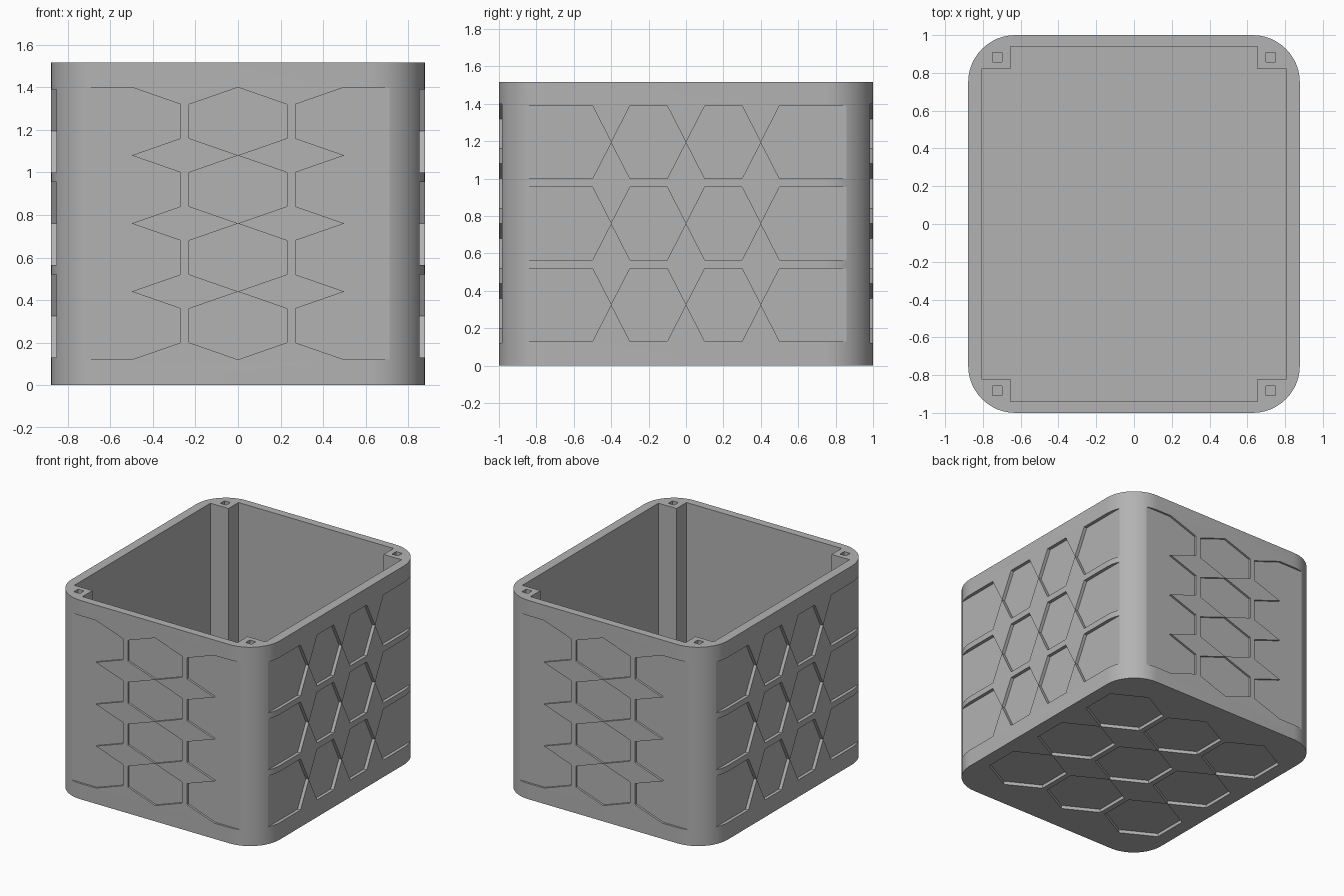
import bpy, bmesh, math
from mathutils import Vector

cube = bpy.data.objects.get("Cube")
if cube:
    bpy.data.objects.remove(cube, do_unlink=True)

W, D, H = 0.878, 1.0, 1.517      # half width, half depth, height
RADIUS, FLOOR = 0.25, 0.06
SHRINK = 0.997                   # keeps neighbouring hexagon tips from fusing

grey = bpy.data.materials.new("plain grey")
grey.use_nodes = True
grey.diffuse_color = (0.45, 0.45, 0.45, 1)
grey.node_tree.nodes["Principled BSDF"].inputs["Base Color"].default_value = (0.45, 0.45, 0.45, 1)


def prism(bm, points, place, low, high):
    """Extrude a 2D outline between two depths; place maps (u, v, depth) to space."""
    ends = [[bm.verts.new(place(u, v, d)) for u, v in points] for d in (low, high)]
    bm.faces.new(ends[0])
    bm.faces.new(ends[1])
    for i in range(len(points)):
        j = (i + 1) % len(points)
        bm.faces.new((ends[0][i], ends[0][j], ends[1][j], ends[1][i]))


def finish(bm, name):
    bmesh.ops.recalc_face_normals(bm, faces=bm.faces[:])
    mesh = bpy.data.meshes.new(name)
    bm.to_mesh(mesh)
    bm.free()
    mesh.materials.append(grey)
    ob = bpy.data.objects.new(name, mesh)
    bpy.context.collection.objects.link(ob)
    return ob


def hexagon(u, v, tip, half, upright):
    """Stretched hexagon whose points lie along v (upright) or along u."""
    pts = [(tip, 0), (tip / 2, half), (-tip / 2, half), (-tip, 0), (-tip / 2, -half), (tip / 2, -half)]
    if upright:
        pts = [(b, a) for a, b in pts]
    return [(u + a * SHRINK, v + b * SHRINK) for a, b in pts]


def flat(u, v, d):
    return Vector((u, v, d))


# Rounded box
outline = []
for k, (sx, sy) in enumerate([(1, 1), (-1, 1), (-1, -1), (1, -1)]):
    for i in range(13):
        a = math.pi / 2 * (k + i / 12)
        outline.append((sx * (W - RADIUS) + RADIUS * math.cos(a),
                        sy * (D - RADIUS) + RADIUS * math.sin(a)))
bm = bmesh.new()
prism(bm, outline, flat, 0, H)
box = finish(bm, "box")

cut = bmesh.new()

# Cavity that leaves a square post in each corner, with a socket in each post
ix, iy, px, py = 0.807, 0.94, 0.655, 0.82
quarter = [(ix, py), (px, py), (px, iy)]
cavity = quarter + [(-x, y) for x, y in reversed(quarter)]
cavity += [(-x, -y) for x, y in cavity]
prism(cut, cavity, flat, FLOOR, H + 0.1)
for sx in (-1, 1):
    for sy in (-1, 1):
        socket = [(sx * 0.725 + a, sy * 0.883 + b)
                  for a, b in ((-.025, -.025), (.025, -.025), (.025, .025), (-.025, .025))]
        prism(cut, socket, flat, H - 0.15, H + 0.1)

# Front and back recesses: one column of hexagons and a toothed panel on each side
top, bottom, pitch = 1.40, 0.12, 0.32
for s in (-1, 1):
    def on_front(u, v, d):
        return Vector((u, s * d, v))
    for i in range(4):
        prism(cut, hexagon(0, bottom + pitch * (i + 0.5), pitch / 2, 0.23, True), on_front, 0.985, 1.1)
    for m in (-1, 1):
        panel = [(m * 0.78, top), (m * 0.78, bottom)]
        for i in range(4):
            z = bottom + pitch * i
            panel += [(m * 0.5, z), (m * 0.27, z + pitch / 4), (m * 0.27, z + pitch * 0.75)]
        panel.append((m * 0.5, top))
        prism(cut, panel, on_front, 0.985, 1.1)

# Side recesses: three rows of two hexagons between panels that run out at the corners
for s in (-1, 1):
    def on_side(u, v, d):
        return Vector((s * d, u, v))
    for z in (0.325, 0.76, 1.195):
        for m in (-1, 1):
            prism(cut, hexagon(m * 0.2, z, 0.2, 0.195, False), on_side, 0.853, 1.0)
            panel = [(m * 0.4, z), (m * 0.5, z + 0.195), (m * 0.92, z + 0.195),
                     (m * 0.92, z - 0.195), (m * 0.5, z - 0.195)]
            prism(cut, panel, on_side, 0.853, 1.0)

# Underside recesses
for i in (-1, 0, 1):
    for j in (-1, 0, 1):
        prism(cut, hexagon(i * 0.53, j * 0.53, 0.265, 0.245, True), flat, -0.1, 0.025)

cutter = finish(cut, "recess_cutter")
cutter.hide_render = True

mod = box.modifiers.new("recesses", 'BOOLEAN')
mod.operation = 'DIFFERENCE'
mod.solver = 'EXACT'
mod.object = cutter
bpy.ops.object.select_all(action='DESELECT')
box.select_set(True)
bpy.context.view_layer.objects.active = box
bpy.ops.object.modifier_apply(modifier=mod.name)
bpy.data.objects.remove(cutter, do_unlink=True)

# Smooth corners, crisp edges
bpy.ops.object.shade_smooth_by_angle(angle=math.radians(15))
